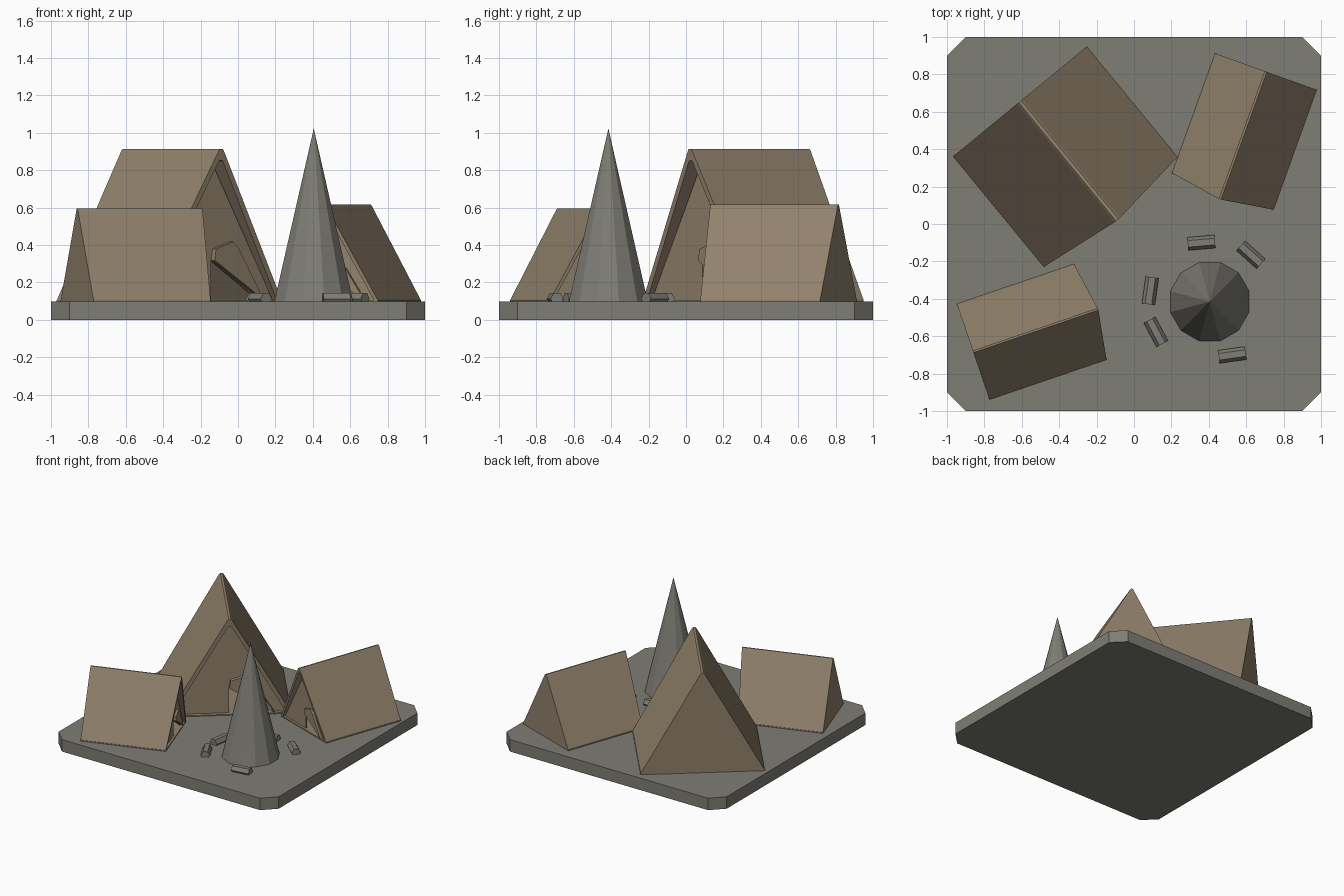
import bpy, bmesh, math

if "Cube" in bpy.data.objects:
    bpy.data.objects.remove(bpy.data.objects["Cube"])


def material(name, rgb):
    m = bpy.data.materials.new(name)
    m.diffuse_color = (*rgb, 1)
    m.use_nodes = True
    m.node_tree.nodes["Principled BSDF"].inputs["Base Color"].default_value = m.diffuse_color
    return m


CANVAS = material("tan canvas", (0.29, 0.225, 0.15))
STONE = material("warm grey", (0.21, 0.205, 0.178))
GROUND = 0.098


def finish(bm, name, mat, loc=(0, 0, 0), rot=(0, 0, 0)):
    bmesh.ops.recalc_face_normals(bm, faces=bm.faces)
    me = bpy.data.meshes.new(name)
    bm.to_mesh(me)
    bm.free()
    me.materials.append(mat)
    ob = bpy.data.objects.new(name, me)
    ob.location, ob.rotation_euler = loc, rot
    bpy.context.collection.objects.link(ob)
    return ob


def prism(name, points, offset, mat, loc=(0, 0, 0), rot=(0, 0, 0)):
    """Extrude a flat polygon along an offset vector."""
    bm = bmesh.new()
    face = bm.faces.new([bm.verts.new(p) for p in points])
    ext = bmesh.ops.extrude_face_region(bm, geom=[face], use_keep_orig=True)
    bmesh.ops.translate(bm, vec=offset,
                        verts=[v for v in ext["geom"] if isinstance(v, bmesh.types.BMVert)])
    return finish(bm, name, mat, loc, rot)


def tent(name, front, back, half, height, overhang):
    """A-frame tent: hollow shell, floor, recessed front panel and folded flap."""
    dx, dy = front[0] - back[0], front[1] - back[1]
    hl = math.hypot(dx, dy) / 2
    loc = ((front[0] + back[0]) / 2, (front[1] + back[1]) / 2, GROUND)
    rot = (0, 0, math.atan2(dx, -dy))
    s = half / 0.465
    r = 0.018 * s
    outer = [(-half, 0), (-half + 0.004, 0.012), (-r, height - 0.01 * s), (-r / 2, height),
             (r / 2, height), (r, height - 0.01 * s), (half - 0.004, 0.012), (half, 0)]
    k = 1 - 0.075
    inner = [(x * k, z * k) for x, z in outer]

    def front_y(z):
        return -hl - overhang * z / height

    # shell: outer skin, front rim, inner cavity, closed back
    bm = bmesh.new()
    rings = [[bm.verts.new((x, yf(z), z)) for x, z in prof] for prof, yf in (
        (outer, lambda z: hl), (outer, front_y), (inner, front_y), (inner, lambda z: hl - 0.03))]
    for a, b in zip(rings, rings[1:]):
        for i in range(len(a) - 1):
            bm.faces.new((a[i], a[i + 1], b[i + 1], b[i]))
    bm.faces.new(rings[0])
    bm.faces.new(rings[-1])
    finish(bm, name + "_shell", CANVAS, loc, rot)

    # floor sheet
    prism(name + "_floor", [(-half, -hl, 0), (half, -hl, 0), (half, hl, 0), (-half, hl, 0)],
          (0, 0, 0.008), CANVAS, loc, rot)

    # front panel with a triangular doorway
    y = -hl + 0.03 * s
    w, h = half * k, height * k
    panel = [(-w, 0), (0, 0), (0, 0.22 * s), (0.34 * s, 0), (w, 0), (0, h)]
    prism(name + "_front_panel", [(x, y, z) for x, z in panel], (0, 0.012, 0), CANVAS, loc, rot)

    # flap folded back above the doorway
    flap = [(0, 0.22), (0.01, 0.28), (0.13, 0.32), (0.17, 0.28), (0.34, 0.01)]
    prism(name + "_door_flap", [(x * s, y, z * s) for x, z in flap],
          (0, -0.03 * s, 0), CANVAS, loc, rot)


# base slab with clipped corners
c = 0.9
prism("base", [(-c, -1, 0), (c, -1, 0), (1, -c, 0), (1, c, 0),
               (c, 1, 0), (-c, 1, 0), (-1, c, 0), (-1, -c, 0)], (0, 0, 0.098), STONE)

# tents
tent("large_tent", (-0.125, 0.065), (-0.61, 0.655), 0.465, 0.815, 0.057)
tent("right_tent", (0.475, 0.175), (0.705, 0.815), 0.291, 0.517, 0.045)
tent("left_tent", (-0.235, -0.47), (-0.86, -0.683), 0.273, 0.497, 0.045)

# tall cone at the fire place
bm = bmesh.new()
bmesh.ops.create_cone(bm, cap_ends=True, segments=12, radius1=0.218, radius2=0, depth=0.925)
finish(bm, "fire_cone", STONE, (0.405, -0.415, 0.0975 + 0.4625), (0, 0, math.radians(15)))

# logs around the fire place: x, y, heading
for i, (x, y, a) in enumerate([(0.36, -0.10, 5), (0.625, -0.165, -42), (0.087, -0.357, 82),
                               (0.117, -0.577, -62), (0.525, -0.70, 8)]):
    bm = bmesh.new()
    bmesh.ops.create_cone(bm, cap_ends=True, segments=6, radius1=0.035, radius2=0.035, depth=0.145)
    finish(bm, f"log_{i + 1}", STONE, (x, y, 0.112), (0, math.pi / 2, math.radians(a)))
